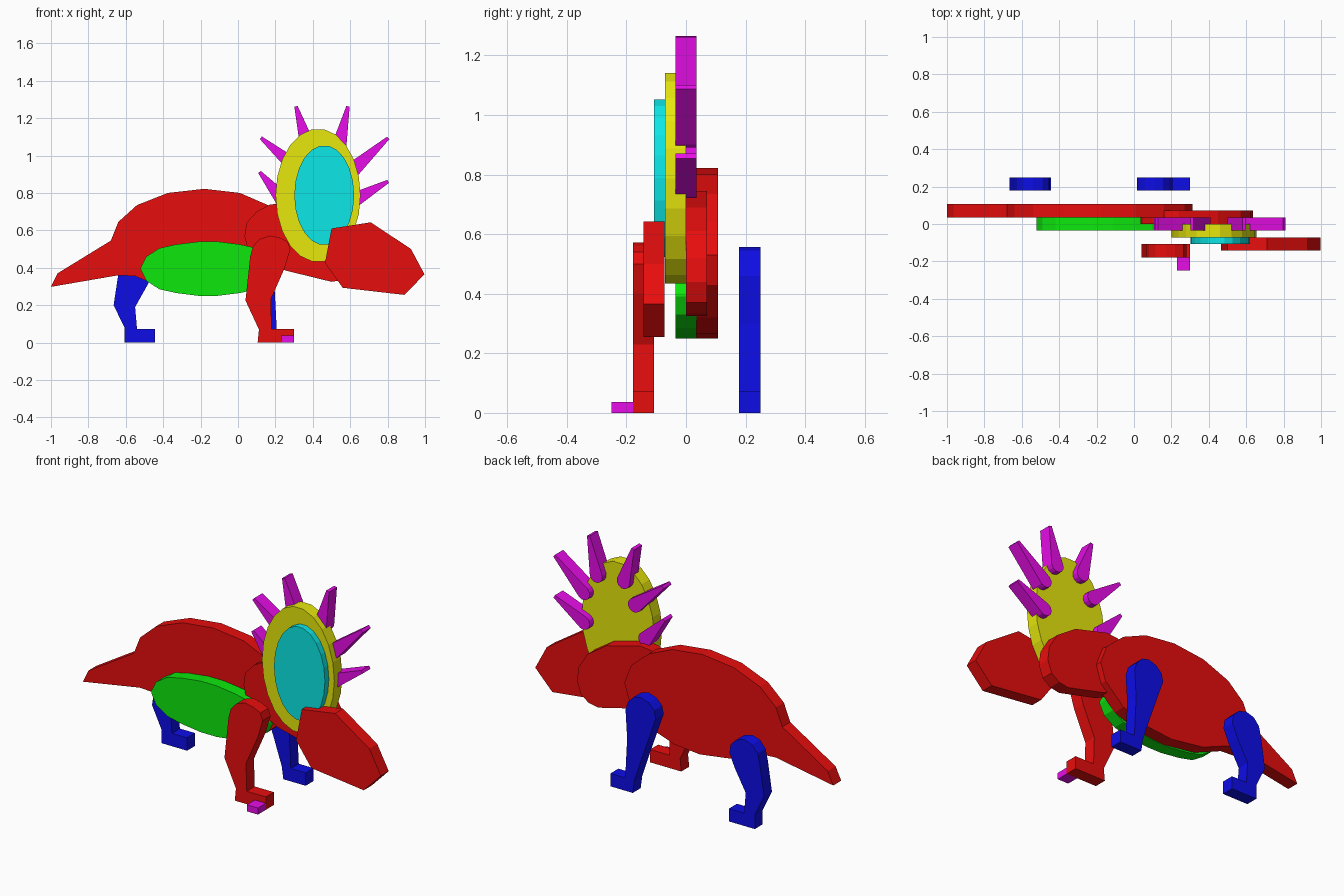
import bpy, bmesh, math
from mathutils import Vector

if "Cube" in bpy.data.objects:
    bpy.data.objects.remove(bpy.data.objects["Cube"])


def make_mat(name, rgb):
    m = bpy.data.materials.new(name)
    m.diffuse_color = (*rgb, 1)
    m.use_nodes = True
    m.node_tree.nodes["Principled BSDF"].inputs["Base Color"].default_value = m.diffuse_color
    return m


H, L = 0.8, 0.004
RED = make_mat("red", (H, L, L))
GREEN = make_mat("green", (L, H, L))
BLUE = make_mat("blue", (L, L, H))
YELLOW = make_mat("yellow", (H, H, L))
CYAN = make_mat("cyan", (L, H, H))
PURPLE = make_mat("purple", (H, L, H))
T = 0.0713  # plate thickness


def plate(name, outline, y_front, mat, thick=T):
    """Extrude an x/z outline backwards from y_front."""
    bm = bmesh.new()
    face = bm.faces.new([bm.verts.new((x, y_front, z)) for x, z in outline])
    ext = bmesh.ops.extrude_face_region(bm, geom=[face])
    moved = [g for g in ext["geom"] if isinstance(g, bmesh.types.BMVert)]
    bmesh.ops.translate(bm, verts=moved, vec=(0, thick, 0))
    bmesh.ops.recalc_face_normals(bm, faces=bm.faces)
    me = bpy.data.meshes.new(name)
    bm.to_mesh(me)
    bm.free()
    me.materials.append(mat)
    ob = bpy.data.objects.new(name, me)
    bpy.context.collection.objects.link(ob)
    return ob


def ellipse(cx, cz, rx, rz, n):
    return [(cx + rx * math.cos(2 * math.pi * i / n),
             cz + rz * math.sin(2 * math.pi * i / n)) for i in range(n)]


def spike(name, tip, base, r=0.04, tip_r=0.009):
    """Tapered spike with a rounded base cap."""
    t, b = Vector(tip), Vector(base)
    d = (t - b).normalized()
    s = Vector((-d.y, d.x))
    pts = [t - s * tip_r, t + s * tip_r]
    for i in range(7):
        a = math.pi * i / 6
        pts.append(b + s * r * math.cos(a) - d * r * math.sin(a))
    plate(name, pts, -0.0357, PURPLE)


# Body with tail
plate("body", [(-1, .298), (-.965, .37), (-.68, .545), (-.64, .645), (-.54, .735),
               (-.375, .80), (-.18, .822), (.01, .80), (.16, .735), (.27, .64),
               (.312, .53), (.28, .43), (.16, .32), (0, .265), (-.16, .25),
               (-.37, .28), (-.55, .355), (-.64, .36)], .0357, RED)

# Belly plate
top = [(-.36, .005), (-.33, .065), (-.26, .11), (-.17, .13), (-.05, .145)]
half = top + [(-x, z) for x, z in reversed(top)]
plate("belly", [(x - .16, .395 + z) for x, z in half]
      + [(x - .16, .395 - z) for x, z in reversed(half)], -.0357, GREEN)

# Neck
plate("neck", [(.035, .57), (.045, .64), (.10, .70), (.17, .738), (.24, .745),
               (.45, .69), (.57, .61), (.625, .52), (.635, .44), (.61, .37),
               (.56, .335), (.50, .325), (.255, .385), (.12, .45), (.05, .51)], 0, RED)

# Frill and its inner disc
plate("frill", ellipse(.428, .787, .227, .357, 22), -.0713, YELLOW)
plate("frill_center", ellipse(.461, .788, .16, .267, 22), -.107, CYAN)

# Spikes around the frill
for i, (tip, base) in enumerate([((.115, .912), (.235, .77)), ((.122, 1.095), (.30, .945)),
                                 ((.31, 1.263), (.37, 1.06)), ((.588, 1.263), (.54, 1.05)),
                                 ((.803, 1.094), (.62, .93)), ((.803, .862), (.62, .762))]):
    spike(f"frill_spike_{i + 1}", tip, base)

# Head
plate("head", [(.465, .425), (.50, .61), (.71, .643), (.925, .50), (.997, .365),
               (.89, .255), (.56, .293)], -.1427, RED)

# Near front leg and claw
plate("near_front_leg", [(.105, 0), (.30, 0), (.30, .073), (.18, .073), (.175, .23),
                         (.25, .40), (.28, .50), (.265, .54), (.22, .562), (.17, .572),
                         (.115, .553), (.08, .515), (.065, .46), (.04, .225), (.112, .07)],
      -.1784, RED)
plate("claw", [(.23, 0), (.30, 0), (.30, .037), (.23, .037)], -.2497, PURPLE)

# Far legs
plate("far_front_leg", [(.16, 0), (.30, 0), (.30, .073), (.207, .073), (.195, .30),
                        (.205, .46), (.19, .51), (.155, .545), (.11, .556), (.06, .54),
                        (.025, .505), (.015, .46), (.10, .22), (.15, .07)],
      .1784, BLUE)
plate("far_hind_leg", [(-.607, 0), (-.445, 0), (-.445, .073), (-.54, .073), (-.55, .19),
                       (-.48, .315), (-.448, .39), (-.455, .44), (-.49, .475),
                       (-.54, .49), (-.59, .475), (-.625, .435), (-.64, .365),
                       (-.665, .20), (-.607, .08)], .1784, BLUE)
